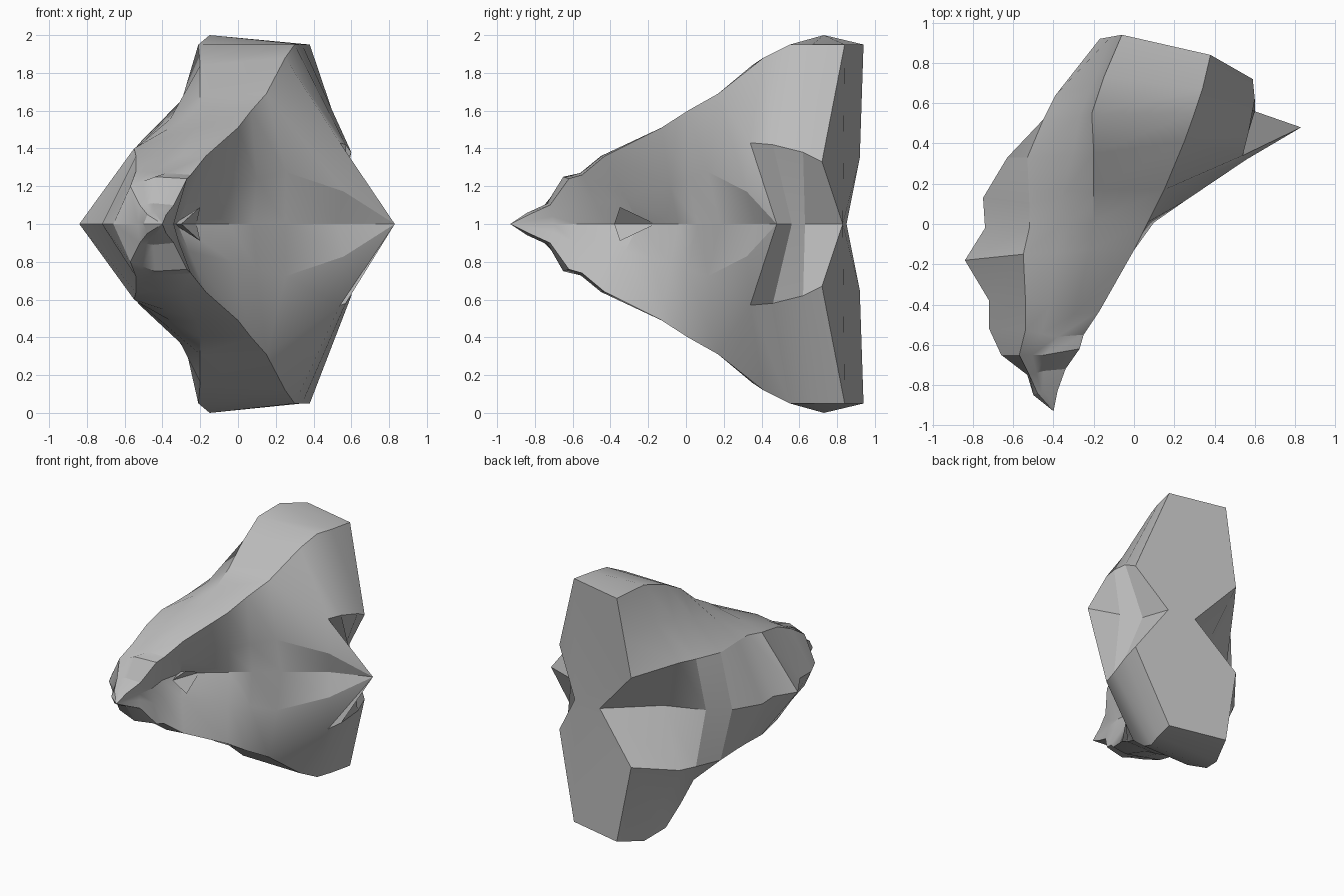
import bpy
import bmesh
import math
from mathutils import Vector

MIDDLE = 1.0  # height of the symmetry plane

cube = bpy.data.objects.get("Cube")
if cube:
    bpy.data.objects.remove(cube, do_unlink=True)

stone = bpy.data.materials.new("plain grey")
stone.use_nodes = True
grey = (0.5, 0.5, 0.5, 1)
stone.diffuse_color = grey
stone.node_tree.nodes["Principled BSDF"].inputs["Base Color"].default_value = grey


def point(values):
    """Turn (x, y) on the symmetry plane or (x, y, z) into a vector."""
    return Vector(values if len(values) == 3 else (*values, MIDDLE))


def mirrored_shell(name, faces, angle=25):
    """Build the upper half from polygons, reflect it downward and weld both halves."""
    bm = bmesh.new()
    for polygon in faces:
        corners = []
        for corner in polygon:
            if all((corner - other).length > 0.0001 for other in corners):
                corners.append(corner)
        if len(corners) < 3:
            continue
        bm.faces.new([bm.verts.new(c) for c in corners])
        flipped = [Vector((c.x, c.y, 2 * MIDDLE - c.z)) for c in reversed(corners)]
        bm.faces.new([bm.verts.new(c) for c in flipped])
    bmesh.ops.remove_doubles(bm, verts=bm.verts[:], dist=0.0005)
    bmesh.ops.recalc_face_normals(bm, faces=bm.faces[:])
    mesh = bpy.data.meshes.new(name)
    bm.to_mesh(mesh)
    bm.free()
    mesh.materials.append(stone)
    obj = bpy.data.objects.new(name, mesh)
    bpy.context.collection.objects.link(obj)
    bpy.ops.object.select_all(action="DESELECT")
    obj.select_set(True)
    bpy.context.view_layer.objects.active = obj
    bpy.ops.object.shade_smooth_by_angle(angle=math.radians(angle))
    return obj


def strip(first, second):
    """Quads between two rails of equal length."""
    return [(first[i], first[i + 1], second[i + 1], second[i])
            for i in range(len(first) - 1)]


def rail(*values):
    return [point(v) for v in values]


# Lengthwise rails, each running from the snout to the rear cap
snout = (-.4, -.93)
spine = rail(snout, (-.5, -.85), (-.53, -.75), (-.66, -.65), (-.72, -.52), (-.72, -.38),
             (-.84, -.18), (-.74, -.02), (-.75, .13), (-.63, .33), (-.48, .44),
             (-.19, .55), (.15, .85))
flank = rail(snout, (-.48, -.84, 1.05), (-.52, -.75, 1.1), (-.57, -.65, 1.2),
             (-.54, -.53, 1.28), (-.54, -.36, 1.36), (-.55, -.15, 1.4), (-.52, -.02, 1.42),
             (-.52, .1, 1.42), (-.53, .33, 1.42), (-.45, .52, 1.42), (-.39, .64, 1.42),
             (-.17, .92, 1.35))
shoulder = rail(snout, (-.44, -.84, 1.06), (-.45, -.73, 1.11), (-.44, -.65, 1.25),
                (-.38, -.56, 1.27), (-.3, -.45, 1.36), (-.22, -.13, 1.51),
                (-.2, .01, 1.6), (-.2, .17, 1.69), (-.2, .35, 1.84),
                (-.21, .55, 1.95), (-.15, .73, 2), (-.06, .94, 1.95))
rim = rail(snout, (-.38, -.83, 1.05), (-.34, -.72, 1.1), (-.27, -.62, 1.24),
           (-.25, -.55, 1.26), (-.17, -.43, 1.36), (0, -.13, 1.51), (.07, .01, 1.6),
           (.15, .17, 1.69), (.25, .41, 1.88), (.3, .55, 1.95), (.34, .67, 1.95),
           (.38, .84, 1.95))
lobe_edge = rail((.54, .34, 1.43), (.57, .46, 1.42), (.6, .62, 1.38), (.59, .72, 1.33))
keel = rail((.83, .48), (.6, .56), (.45, .63), (.38, .83))
crease = rail(snout, (-.38, -.81), (-.36, -.7), (-.34, -.58), (-.36, -.42),
              (-.32, -.25), (-.05, -.04), (.08, .06), (.25, .18), (.53, .37))

# Pinched waist between flank and shoulder, deepest toward the rear
waist = [(a + b) / 2 + Vector((.06 if 8 < i < 12 else 0, 0, 0))
         for i, (a, b) in enumerate(zip(flank, shoulder))]

# Swelling on each side of the front crease, growing toward the keel
corner = len(crease) - 2
front_rim = rim[:corner + 1] + lobe_edge[:1]
outward = Vector((.57, -.82, 0))
swelling = {corner - 2: .01, corner - 1: .04, corner: .075, corner + 1: .045}
bulge = [a.lerp(b, .6) + outward * swelling.get(i, 0)
         for i, (a, b) in enumerate(zip(front_rim, crease))]

# Body: back, side, top and creased front
body = []
for first, second in ((spine, flank), (flank, waist), (waist, shoulder), (shoulder, rim),
                      (front_rim, bulge), (bulge, crease)):
    body += strip(first, second)

# Lobe side, keel and the folded recess behind it
body += strip(rim[-len(lobe_edge):], lobe_edge)
body += strip(lobe_edge, keel)
body += [
    (rim[corner], rim[corner + 1], lobe_edge[0]),
    (crease[-1], bulge[-1], keel[0]),
    (bulge[-1], lobe_edge[0], keel[0]),
]

# Flat cap at the rear of each lobe
body.append((shoulder[-1], rim[-1], lobe_edge[-1], keel[-1], spine[-1], flank[-1], waist[-1]))
mirrored_shell("body", body)

# Small pointed tongue in the hollow
base, peak, front, root = rail((-.3, -.38), (-.2, -.35, 1.09), (-.22, -.16), (-.34, -.24))
mirrored_shell("tongue", [(base, peak, front), (base, peak, root), (peak, front, root)])
